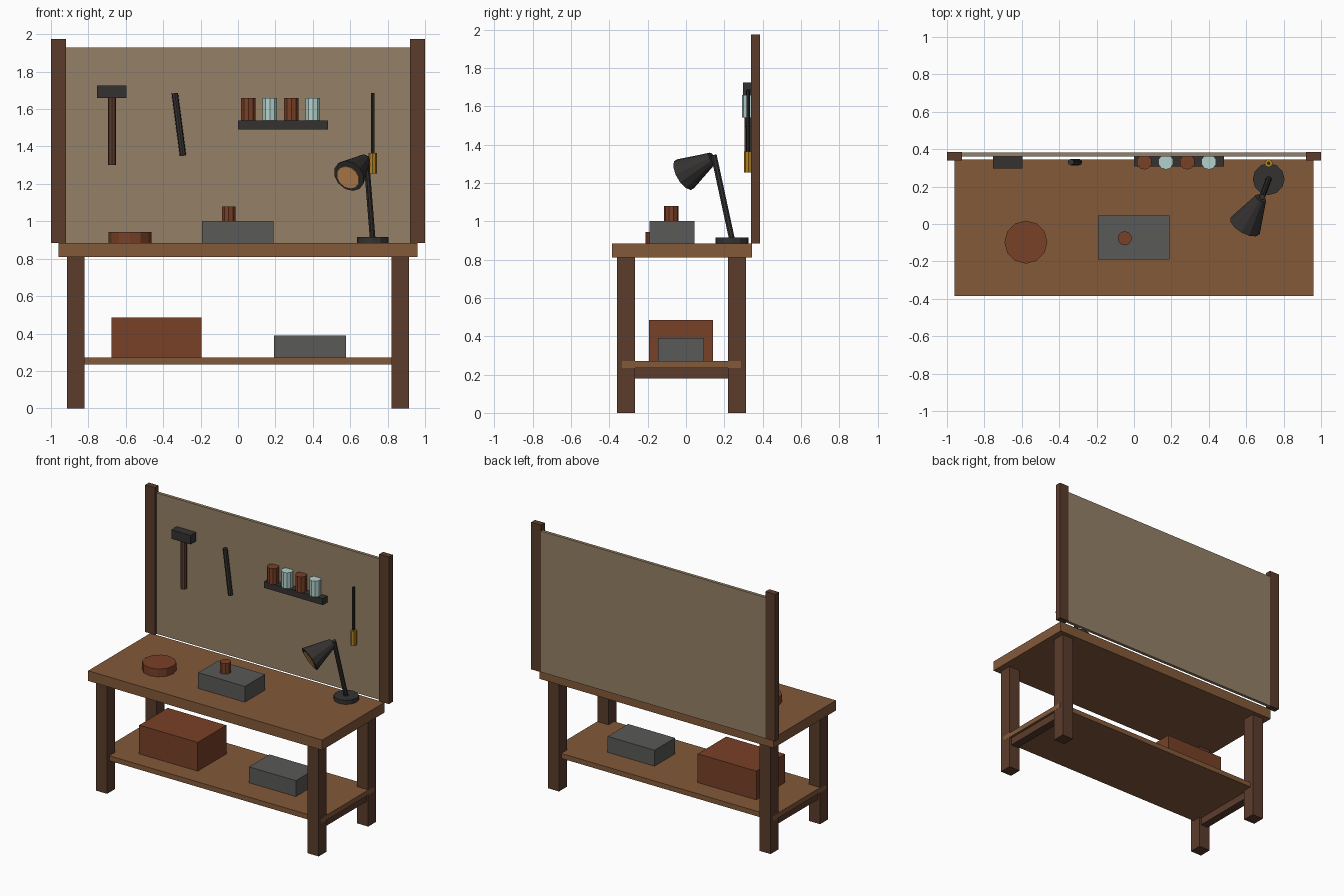
import bpy, math
from mathutils import Vector

if "Cube" in bpy.data.objects:
    bpy.data.objects.remove(bpy.data.objects["Cube"])


def mat(name, r, g, b):
    m = bpy.data.materials.new(name)
    m.diffuse_color = (r, g, b, 1)
    m.use_nodes = True
    m.node_tree.nodes["Principled BSDF"].inputs["Base Color"].default_value = m.diffuse_color
    return m


WOOD = mat("wood", .23, .10, .042)
DARK_WOOD = mat("dark_wood", .105, .046, .025)
PANEL = mat("panel", .30, .22, .135)
RED = mat("red_brown", .19, .052, .021)
GREY = mat("grey", .10, .10, .095)
IRON = mat("iron", .036, .032, .031)
GLASS = mat("pale_glass", .45, .64, .61)
YELLOW = mat("yellow", .45, .22, .015)
GLOW = mat("lamp_glow", .75, .35, .12)


def box(name, lo, hi, m):
    """Box between two opposite corners."""
    lo, hi = Vector(lo), Vector(hi)
    bpy.ops.mesh.primitive_cube_add(size=1, location=(lo + hi) / 2)
    o = bpy.context.object
    o.name = name
    o.scale = hi - lo
    bpy.ops.object.transform_apply(location=False, rotation=False, scale=True)
    o.data.materials.append(m)
    return o


def rod(name, a, b, r1, m, sides=10, r2=None):
    """Cylinder or frustum from point a (radius r1) to point b (radius r2)."""
    a, b = Vector(a), Vector(b)
    d = b - a
    bpy.ops.mesh.primitive_cone_add(vertices=sides, radius1=r1, radius2=r1 if r2 is None else r2,
                                    depth=d.length, location=(a + b) / 2)
    o = bpy.context.object
    o.name = name
    o.rotation_euler = d.to_track_quat('Z', 'Y').to_euler()
    o.data.materials.append(m)
    return o


# Bench
box("bench_top", (-.96, -.385, .81), (.96, .345, .885), WOOD)
box("lower_shelf", (-.915, -.333, .235), (.915, .287, .272), WOOD)
for s, side in ((-1, "left"), (1, "right")):
    for y, end in ((-.313, "front"), (.267, "back")):
        box(f"{end}_{side}_leg", (s * .868 - .046, y - .047, 0), (s * .868 + .046, y + .047, .81), DARK_WOOD)
    box(f"{side}_rail", (s * .868 - .03, -.27, .18), (s * .868 + .03, .225, .235), DARK_WOOD)
    box(f"{side}_board_post", (s * .96 - .04, .34, .885), (s * .96 + .04, .385, 1.975), DARK_WOOD)

# Tool board
box("tool_board", (-.925, .36, .885), (.925, .383, 1.93), PANEL)

# Boxes and items on the shelf and top
box("red_storage_box", (-.675, -.193, .272), (-.195, .141, .485), RED)
box("grey_storage_box", (.192, -.146, .272), (.577, .094, .39), GREY)
box("grey_work_block", (-.193, -.19, .885), (.19, .045, 1.002), GREY)
rod("block_cup", (-.05, -.076, 1.0), (-.05, -.076, 1.08), .038, RED)
rod("round_dish", (-.578, -.097, .885), (-.578, -.097, .943), .115, RED, 12)

# Hanging tools
box("hammer_head", (-.754, .297, 1.658), (-.596, .36, 1.725), IRON)
rod("hammer_handle", (-.674, .328, 1.3), (-.674, .328, 1.66), .022, DARK_WOOD, 8)
rod("file", (-.294, .331, 1.35), (-.338, .331, 1.685), .017, IRON, 8)
rod("screwdriver_handle", (.72, .325, 1.255), (.72, .325, 1.365), .022, YELLOW, 8)
rod("screwdriver_shaft", (.72, .325, 1.36), (.72, .325, 1.685), .009, IRON, 8)

# Jar rack
box("jar_rack", (0, .307, 1.492), (.48, .361, 1.54), IRON)
for i in range(4):
    x = .055 + .115 * i
    rod(f"jar_{i + 1}", (x, .332, 1.54), (x, .332, 1.658), .041, GLASS if i % 2 else RED)

# Lamp
rod("lamp_base", (.72, .24, .885), (.72, .24, .915), .085, IRON, 12)
rod("lamp_arm", (.72, .24, .905), (.685, .145, 1.345), .016, IRON, 8)
mouth, neck = Vector((.594, -.01, 1.243)), Vector((.678, .138, 1.329))
rod("lamp_shade", mouth, neck, .09, IRON, 12, .032)
axis = (mouth - neck).normalized()
disc = mouth + Vector((-.004, .006, -.007))
rod("lamp_glow", disc - axis * .01, disc + axis * .004, .066, GLOW, 12)
